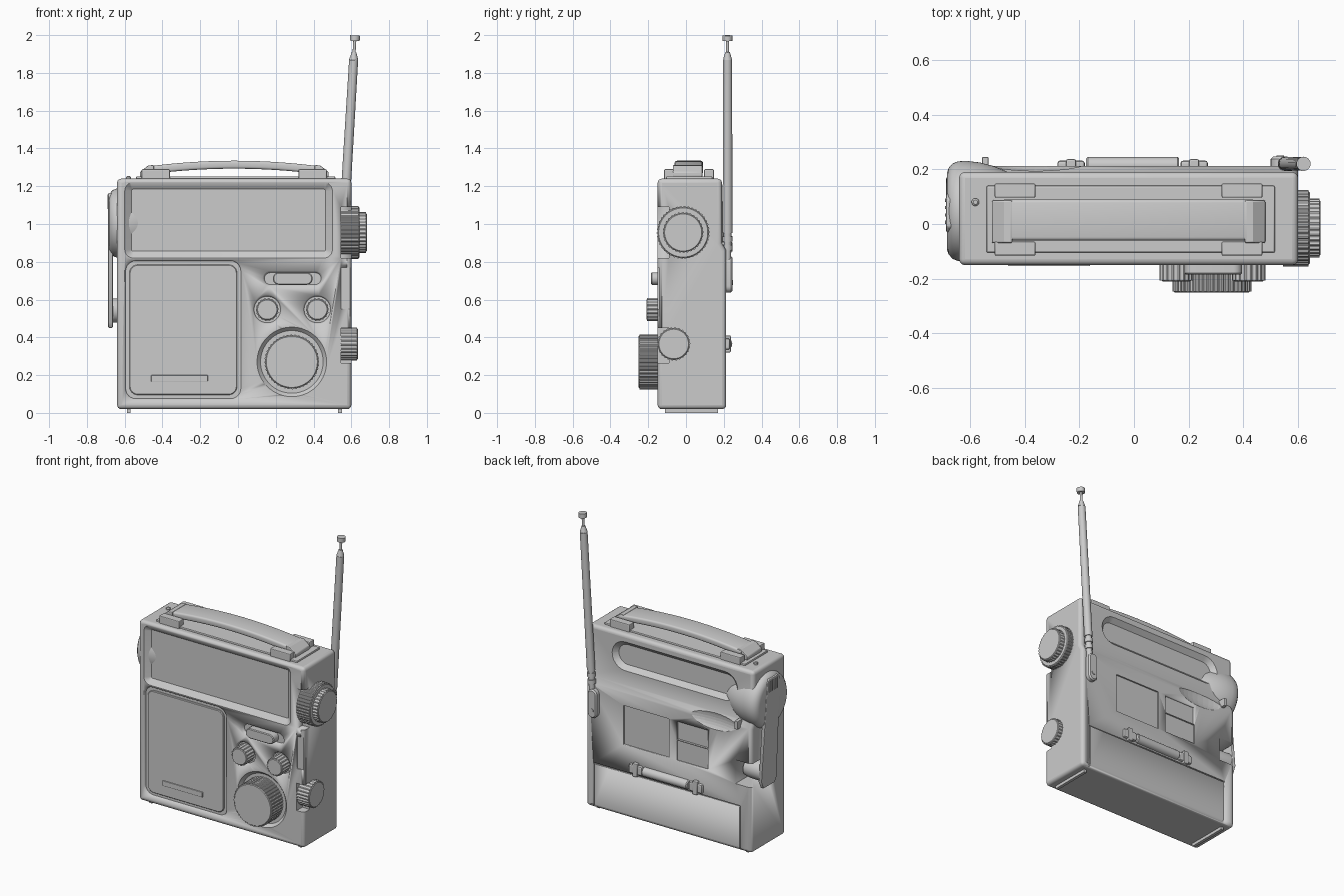
import bpy, bmesh
from math import sin, cos, pi, radians
from mathutils import Vector

if "Cube" in bpy.data.objects:
    bpy.data.objects.remove(bpy.data.objects["Cube"])

AX = {'x': lambda p, u, v: (p, u, v), 'y': lambda p, u, v: (u, p, v), 'z': lambda p, u, v: (u, v, p)}


def activate(ob):
    bpy.ops.object.select_all(action='DESELECT')
    ob.select_set(True)
    bpy.context.view_layer.objects.active = ob


def smooth(ob):
    activate(ob)
    bpy.ops.object.shade_smooth_by_angle(angle=radians(32))
    return ob


def bevel(ob, width, seg=2):
    m = ob.modifiers.new("bevel", 'BEVEL')
    m.width, m.segments, m.limit_method, m.angle_limit = width, seg, 'ANGLE', radians(50)
    activate(ob)
    bpy.ops.object.modifier_apply(modifier=m.name)
    return smooth(ob)


def loft(name, rings):
    """Skin a list of equal-length point rings and cap both ends."""
    bm = bmesh.new()
    vs = [[bm.verts.new(p) for p in r] for r in rings]
    n = len(vs[0])
    for a, b in zip(vs, vs[1:]):
        for i in range(n):
            j = (i + 1) % n
            bm.faces.new((a[i], a[j], b[j], b[i]))
    bm.faces.new(vs[0])
    bm.faces.new(vs[-1])
    bmesh.ops.recalc_face_normals(bm, faces=bm.faces)
    me = bpy.data.meshes.new(name)
    bm.to_mesh(me)
    bm.free()
    ob = bpy.data.objects.new(name, me)
    bpy.context.collection.objects.link(ob)
    return smooth(ob)


def slab(name, axis, levels):
    return loft(name, [[AX[axis](p, u, v) for u, v in o] for p, o in levels])


def rr(u0, u1, v0, v1, r, n=6):
    """Rounded rectangle outline."""
    pts = []
    for k, (cu, cv) in enumerate([(u1 - r, v1 - r), (u0 + r, v1 - r), (u0 + r, v0 + r), (u1 - r, v0 + r)]):
        for i in range(n + 1):
            a = (k + i / n) * pi / 2
            pts.append((cu + r * cos(a), cv + r * sin(a)))
    return pts


def plate(name, bounds, r, y0, y1, inset, lip):
    """Rounded plate facing front or back; its y1 end narrows by inset over the depth lip."""
    u0, u1, v0, v1 = bounds
    small = rr(u0 + inset, u1 - inset, v0 + inset, v1 - inset, r - inset)
    big = rr(*bounds, r)
    return slab(name, 'y', [(y0, big), (y1 + (lip if y1 < y0 else -lip), big), (y1, small)])


def box(name, x0, x1, y0, y1, z0, z1, bev=0):
    ob = slab(name, 'z', [(z, [(x0, y0), (x1, y0), (x1, y1), (x0, y1)]) for z in (z0, z1)])
    return bevel(ob, bev) if bev else ob


def turned(name, origin, axis, profile, n=48, teeth=0.0):
    """Round part along an axis from (distance, radius) pairs; teeth gives a ribbed rim."""
    q = Vector(axis).to_track_quat('Z', 'Y')
    rings = []
    for t, r in profile:
        ring = []
        for i in range(n):
            rad = r - (teeth if i % 4 >= 2 else 0)
            a = 2 * pi * i / n
            ring.append(Vector(origin) + q @ Vector((rad * cos(a), rad * sin(a), t)))
        rings.append(ring)
    return loft(name, rings)


def dial(name, origin, axis, r, h):
    """Ribbed knob with a plain cap."""
    turned(name, origin, axis, [(0, r), (h, r)], 4 * round(300 * r), .004)
    turned(name + "_cap", origin, axis, [(0, r - .006), (h, r - .006), (h + .004, r - .01)], 64)


# case: side profile extruded across the width, upper back stepped in
side = [(-.15, .02), (.213, .02), (.213, .86), (.19, .9), (.19, 1.24), (-.15, 1.24)]
case = bevel(slab("case", 'x', [(-.64, side), (.6, side)]), .022, 4)


def cut(c):
    c.hide_render = True
    m = case.modifiers.new("cut", 'BOOLEAN')
    m.object, m.operation, m.solver = c, 'DIFFERENCE', 'EXACT'
    activate(case)
    bpy.ops.object.modifier_apply(modifier=m.name)
    bpy.data.objects.remove(c)


# display window and speaker panel with its trim strip
cut(plate("cutter", (-.6, .5, .82, 1.22), .045, -.2, -.122, .036, .028))
cut(plate("cutter", (-.6, .02, .07, .81), .06, -.2, -.135, .005, .015))
plate("speaker_panel", (-.575, -.005, .095, .785), .045, -.13, -.147, .004, .004)
box("trim_strip", -.46, -.16, -.154, -.14, .165, .2, .003)

# slide switch
cut(plate("cutter", (.13, .45, .67, .752), .04, -.2, -.13, .01, .02))
plate("slide_switch", (.185, .395, .678, .744), .032, -.12, -.185, .005, .005)

# front knobs, each in a dished well
for name, x, z, r, h in (("tuning_knob", .285, .27, .145, .127),
                         ("left_knob", .155, .547, .061, .086), ("right_knob", .42, .547, .061, .086)):
    w = r * 1.27
    cut(turned("cutter", (x, -.2, z), (0, 1, 0), [(0, w), (.05, w), (.07, w * .9)], 64))
    dial(name, (x, -.12, z), (0, -1, 0), r, h)

# side dials with notches in the front edge
for z0, z1, depth in ((.82, 1.09, -.09), (.265, .45, -.09), (.55, .77, -.144)):
    cut(box("cutter", .545, .7, -.2, depth, z0, z1))
dial("volume_dial", (.545, -.015, .955), (1, 0, 0), .14, .094)
dial("fine_dial", (.6, -.015, .955), (1, 0, 0), .108, .078)
dial("lower_dial", (.545, -.065, .365), (1, 0, 0), .088, .086)

# back: grip recess, label recesses, thumb scoop
cut(plate("cutter", (-.52, .42, .995, 1.19), .097, .25, .16, .03, .03))
for x0, x1, y, z0, z1 in ((-.02, .32, .203, .505, .77), (-.315, -.08, .206, .505, .64), (-.315, -.08, .198, .645, .77)):
    cut(box("cutter", x0, x1, y, .3, z0, z1))
bpy.ops.mesh.primitive_uv_sphere_add(segments=32, ring_count=16, location=(-.36, .25, .86))
scoop = bpy.context.object
scoop.scale = (.22, .06, .09)
cut(scoop)

# battery door seams and latch
cut(box("cutter", -.559, .544, .205, .3, .316, .324))
for x in (-.555, .54):
    cut(box("cutter", x - .004, x + .004, .205, .3, -.1, .32))
turned("latch_bar", (-.175, .214, .365), (1, 0, 0), [(0, .026), (.006, .031), (.334, .031), (.34, .026)], 24)
for x in (-.23, .22):
    box("latch_end", x - .05, x + .05, .195, .232, .335, .395, .01)
    box("latch_hook", x - .018, x + .018, .195, .237, .32, .41, .006)

# carrying handle, built around x = -0.02
box("handle_plate", -.54, .515, -.105, .14, 1.23, 1.252, .006)
rings = []
for i in range(17):
    s = i / 8 - 1
    z = 1.268 + .03 * (1 - s * s)
    rings.append([(-.02 + .455 * s, u, v) for u, v in rr(-.06, .09, z - .005, z + .037, .012, 3)])
loft("handle_strap", rings)
for sgn in (-1, 1):
    out = [(-.02 + sgn * a, z) for a, z in ((.5, 1.25), (.5, 1.275), (.455, 1.31), (.425, 1.312), (.425, 1.25))]
    bevel(slab("handle_end", 'y', [(-.07, out), (.087, out)]), .006)
    x = -.02 + sgn * .415
    for y in (-.09, .122):
        box("handle_mount", x - .075, x + .075, y - .026, y + .026, 1.22, 1.29, .006)
turned("indicator_lamp", (-.58, .08, 1.23), (0, 0, 1), [(0, .014), (.018, .014), (.023, .008)], 24)

# hand crank on the left, its grip folded into a notch
cut(box("cutter", -.7, -.52, .04, .3, .465, .625))
turned("crank_hub", (-.684, .047, 1.005), (1, 0, 0),
       [(0, .14), (.006, .158), (.02, .174), (.04, .182), (.07, .184), (.12, .178), (.17, .165), (.23, .14), (.29, .1)], 64)
arm = [(-.03, 1.14), (-.01, 1.165), (.09, 1.165), (.11, 1.14), (.172, .5), (.15, .45), (.03, .45), (.01, .48)]
bevel(slab("crank_arm", 'x', [(-.687, arm), (-.662, arm)]), .006)
turned("crank_grip", (-.67, .1, .542), (1, 0, 0), [(0, .065), (.1, .062), (.135, .055), (.145, .04)], 32)
for k in range(4):
    box("crank_rib", -.692, -.68, .027 * k, .027 * k + .012, 1.08, 1.155, .002)
box("crank_catch", -.556, -.532, .19, .245, .85, .905, .004)

# telescopic antenna: pivot, collars, rod, tip
plate("antenna_base", (.5, .57, .637, .83), .0345, .2, .246, .008, .009)
turned("antenna_screw", (.535, .24, .69), (0, 1, 0), [(0, .014), (.01, .014)], 20)
lean = Vector((.06, 0, 1))
for name, z, h, r0, r1 in (("antenna_pivot", .8, .2, .019, .021), ("antenna_collar", .862, .028, .026, .026),
                           ("antenna_collar", .907, .028, .026, .026), ("antenna_rod", .952, .918, .026, .024),
                           ("antenna_shoulder", 1.87, .04, .024, .012), ("antenna_stem", 1.9, .08, .008, .008),
                           ("antenna_tip", 1.969, .029, .026, .026)):
    turned(name, Vector((.548, .22, .8)) + lean * (z - .8), lean, [(0, r0), (h, r1)], 24)

# feet
for x in (-.578, .54):
    box("foot", x - .01, x + .01, -.11, .17, 0, .03)
